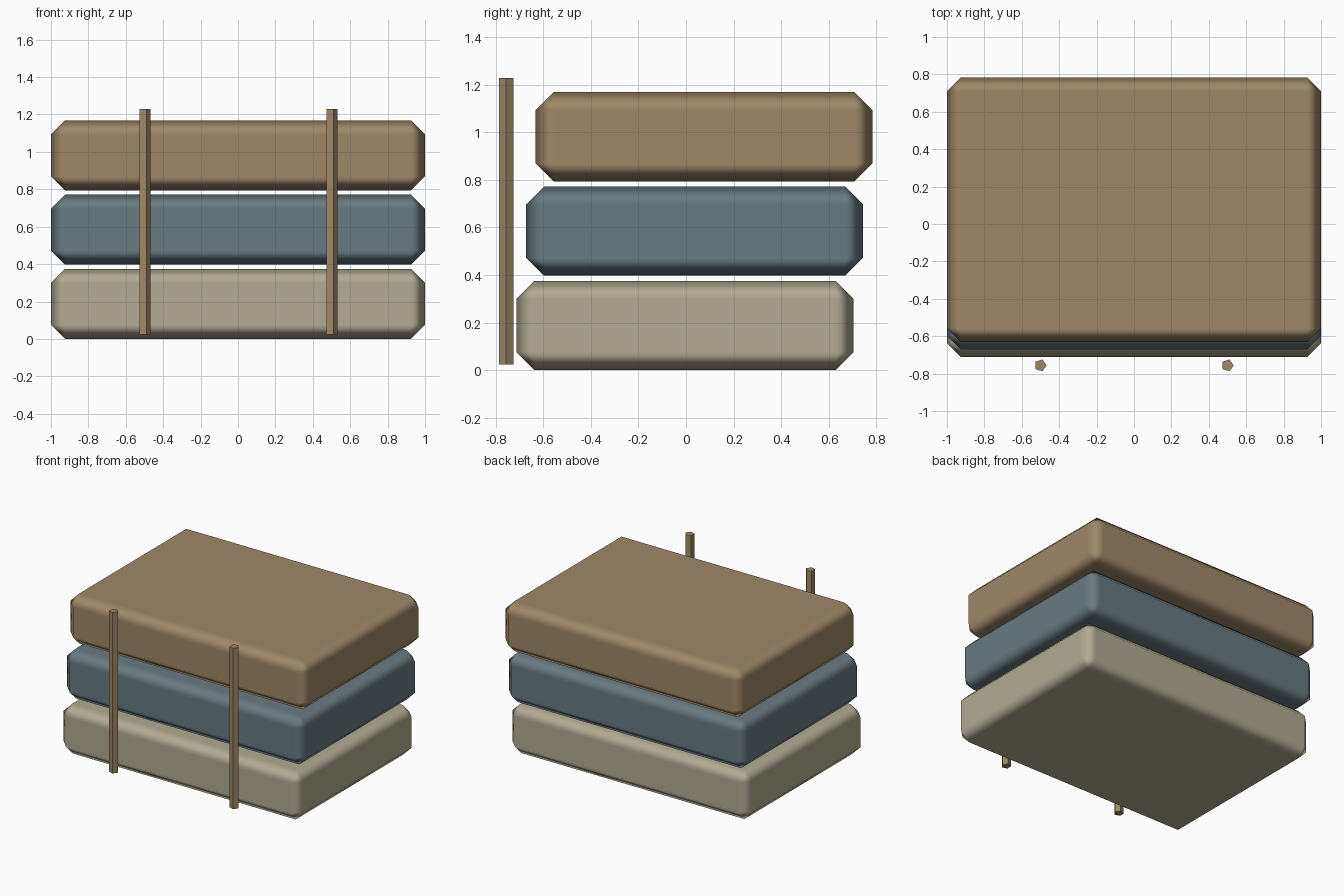
import bpy
import math

if "Cube" in bpy.data.objects:
    bpy.data.objects.remove(bpy.data.objects["Cube"])


def srgb(r, g, b):
    def lin(c):
        c /= 255
        return c / 12.92 if c <= 0.04045 else ((c + 0.055) / 1.055) ** 2.4
    return (lin(r), lin(g), lin(b), 1.0)


def material(name, rgb):
    m = bpy.data.materials.new(name)
    m.diffuse_color = srgb(*rgb)
    m.use_nodes = True
    m.node_tree.nodes["Principled BSDF"].inputs["Base Color"].default_value = m.diffuse_color
    return m


tan = material("tan", (158, 137, 104))
slate = material("slate blue", (106, 122, 129))
cream = material("cream", (178, 171, 147))


def slab(name, y, z, mat):
    """Chamfered slab with smooth-shaded corners and flat main faces."""
    bpy.ops.mesh.primitive_cube_add(size=1, location=(0, y, z))
    ob = bpy.context.object
    ob.name = name
    ob.scale = (2.0, 1.416, 0.375)
    bpy.ops.object.transform_apply(location=False, rotation=False, scale=True)
    ob.data.materials.append(mat)
    bpy.ops.object.shade_smooth()
    bev = ob.modifiers.new("chamfer", 'BEVEL')
    bev.width = 0.075
    bev.segments = 1
    bev.limit_method = 'NONE'
    bev.harden_normals = True


# Three stacked slabs, each set a little further back
for i, (name, mat) in enumerate((("bottom_slab", cream),
                                 ("middle_slab", slate),
                                 ("top_slab", tan))):
    slab(name, -0.004 + 0.04 * i, 0.1875 + 0.397 * i, mat)

# Two five-sided posts standing in front
for side, x in (("left", -0.5), ("right", 0.5)):
    bpy.ops.mesh.primitive_cylinder_add(
        vertices=5, radius=0.033, depth=1.205,
        location=(x, -0.756, 0.6265), rotation=(0, 0, -math.pi / 2))
    post = bpy.context.object
    post.name = side + "_post"
    post.data.materials.append(tan)
